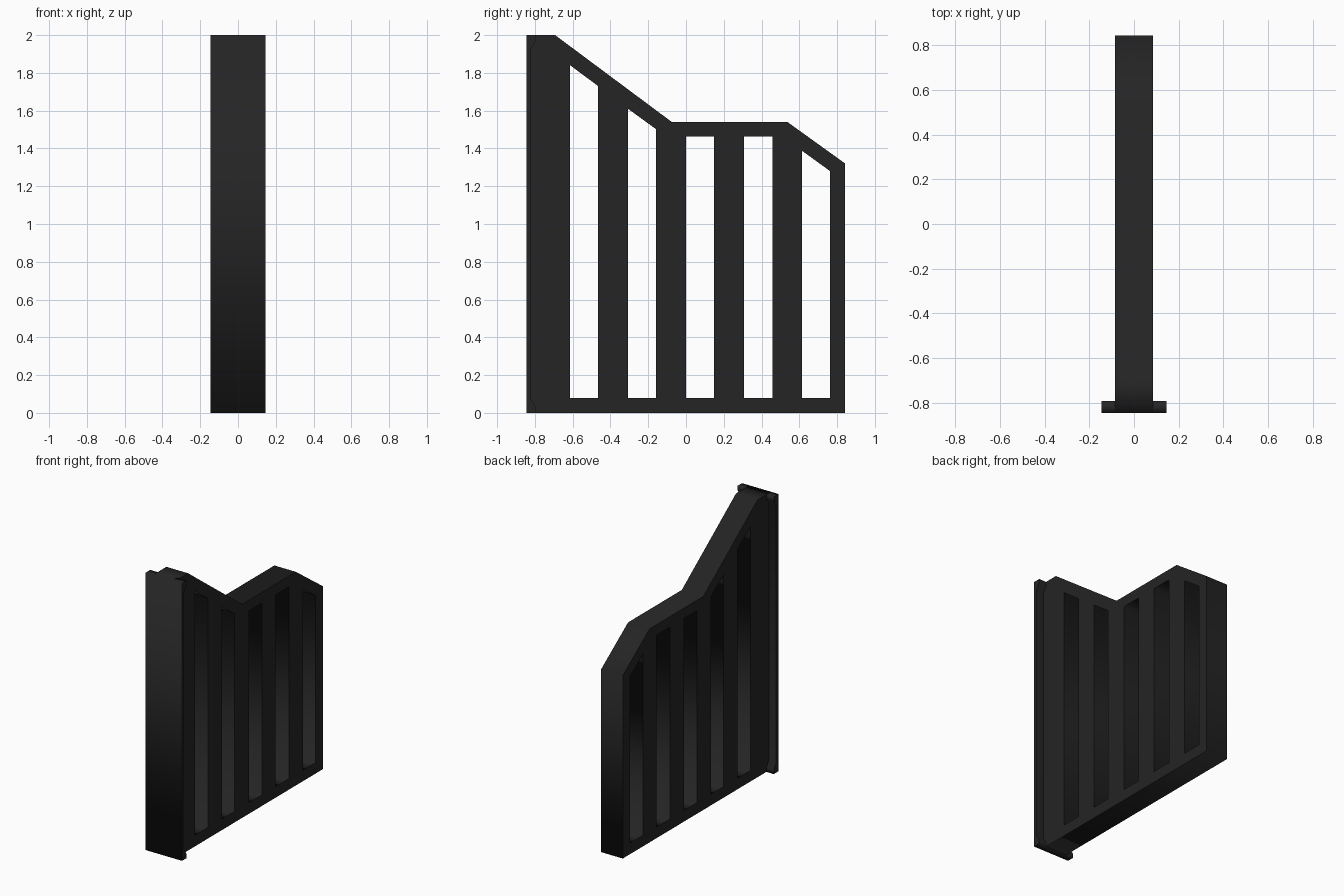
import bpy
from math import pi

if "Cube" in bpy.data.objects:
    bpy.data.objects.remove(bpy.data.objects["Cube"])

black = bpy.data.materials.new("charcoal_black")
black.diffuse_color = (0.018, 0.018, 0.018, 1)
black.use_nodes = True
black.node_tree.nodes["Principled BSDF"].inputs["Base Color"].default_value = black.diffuse_color


def extruded(name, outlines, half_width):
    """Extrude closed (y, z) outlines along x; inner outlines become holes."""
    curve = bpy.data.curves.new(name + "_profile", "CURVE")
    curve.dimensions = "2D"
    curve.fill_mode = "BOTH"
    curve.extrude = half_width
    for pts in outlines:
        spline = curve.splines.new("POLY")
        spline.points.add(len(pts) - 1)
        for p, (y, z) in zip(spline.points, pts):
            p.co = (y, z, 0, 1)
        spline.use_cyclic_u = True
    obj = bpy.data.objects.new(name, curve)
    bpy.context.collection.objects.link(obj)
    obj.rotation_euler = (pi / 2, 0, pi / 2)
    bpy.ops.object.select_all(action="DESELECT")
    obj.select_set(True)
    bpy.context.view_layer.objects.active = obj
    bpy.ops.object.convert(target="MESH")
    obj = bpy.context.object
    bpy.ops.object.transform_apply(location=False, rotation=True, scale=False)
    obj.data.materials.clear()
    obj.data.materials.append(black)
    return obj


# Slatted panel: stepped outline with five upright through slots
outline = [(-0.843, 0), (0.843, 0), (0.843, 1.32), (0.537, 1.54),
           (-0.075, 1.54), (-0.693, 2.0), (-0.843, 2.0)]
# each slot: left y, right y, left top z, right top z
slots = [(-0.613, -0.465, 1.84, 1.73), (-0.307, -0.16, 1.61, 1.503),
         (0.0, 0.148, 1.463, 1.463), (0.307, 0.457, 1.463, 1.463),
         (0.615, 0.763, 1.387, 1.28)]
holes = [[(a, 0.08), (a, za), (b, zb), (b, 0.08)] for a, b, za, zb in slots]
extruded("slatted_panel", [outline] + holes, 0.086)

# Mounting flange: thin plate thickened at its top and bottom ends
flange = [(-0.845, 0), (-0.793, 0), (-0.793, 0.03), (-0.82, 0.07),
          (-0.82, 1.93), (-0.793, 1.97), (-0.793, 2.0), (-0.845, 2.0)]
extruded("mounting_flange", [flange], 0.145)
